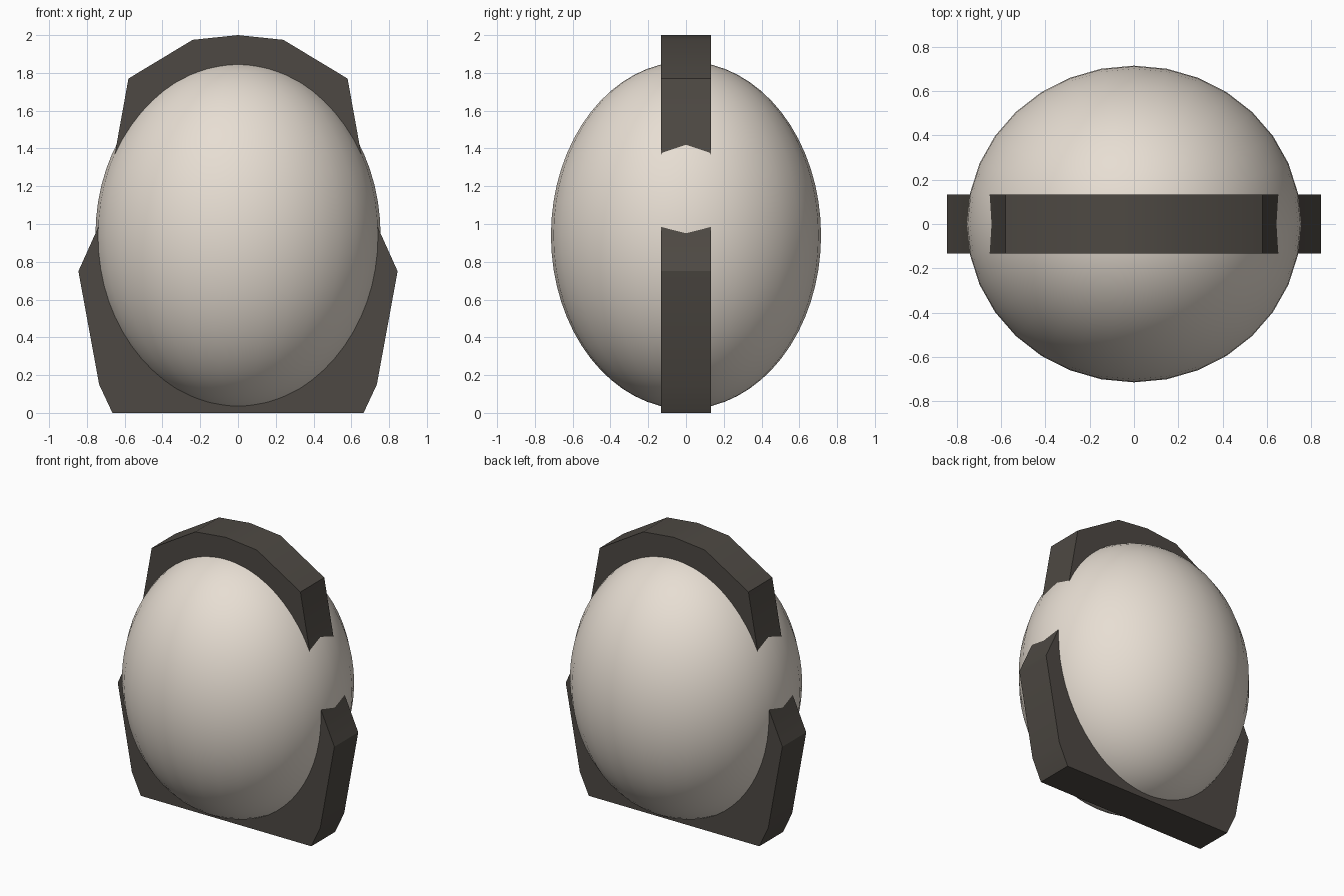
import bpy, bmesh

if "Cube" in bpy.data.objects:
    bpy.data.objects.remove(bpy.data.objects["Cube"])


def material(name, rgb):
    m = bpy.data.materials.new(name)
    m.diffuse_color = (*rgb, 1)
    m.use_nodes = True
    m.node_tree.nodes["Principled BSDF"].inputs["Base Color"].default_value = m.diffuse_color
    return m


def smooth(obj, angle):
    bpy.ops.object.select_all(action='DESELECT')
    obj.select_set(True)
    bpy.context.view_layer.objects.active = obj
    bpy.ops.object.shade_smooth_by_angle(angle=angle)


cream = material("cream", (0.80, 0.73, 0.65))
dark = material("dark", (0.075, 0.066, 0.056))

# Egg-shaped body
bpy.ops.mesh.primitive_uv_sphere_add(segments=32, ring_count=32, radius=1, location=(0, 0, 0.94))
body = bpy.context.object
body.name = "rounded_body"
body.scale = (0.755, 0.715, 0.92)
bpy.ops.object.transform_apply(location=False, rotation=False, scale=True)
body.data.materials.append(cream)
smooth(body, 1.0)

# Upright frame plate: half profile, mirrored, then extruded front to back
half = [(0.665, 0), (0.735, 0.15), (0.845, 0.75), (0.71, 1.05), (0.58, 1.77), (0.24, 1.975)]
profile = half + [(0, 2.0)] + [(-x, z) for x, z in reversed(half)]
T = 0.133
bm = bmesh.new()
face = bm.faces.new([bm.verts.new((x, -T, z)) for x, z in profile])
ext = bmesh.ops.extrude_face_region(bm, geom=[face], use_keep_orig=True)
bmesh.ops.translate(bm, vec=(0, 2 * T, 0),
                    verts=[v for v in ext["geom"] if isinstance(v, bmesh.types.BMVert)])
bmesh.ops.recalc_face_normals(bm, faces=bm.faces)
mesh = bpy.data.meshes.new("frame_plate")
bm.to_mesh(mesh)
bm.free()
plate = bpy.data.objects.new("frame_plate", mesh)
bpy.context.collection.objects.link(plate)
mesh.materials.append(dark)
smooth(plate, 0.6)
